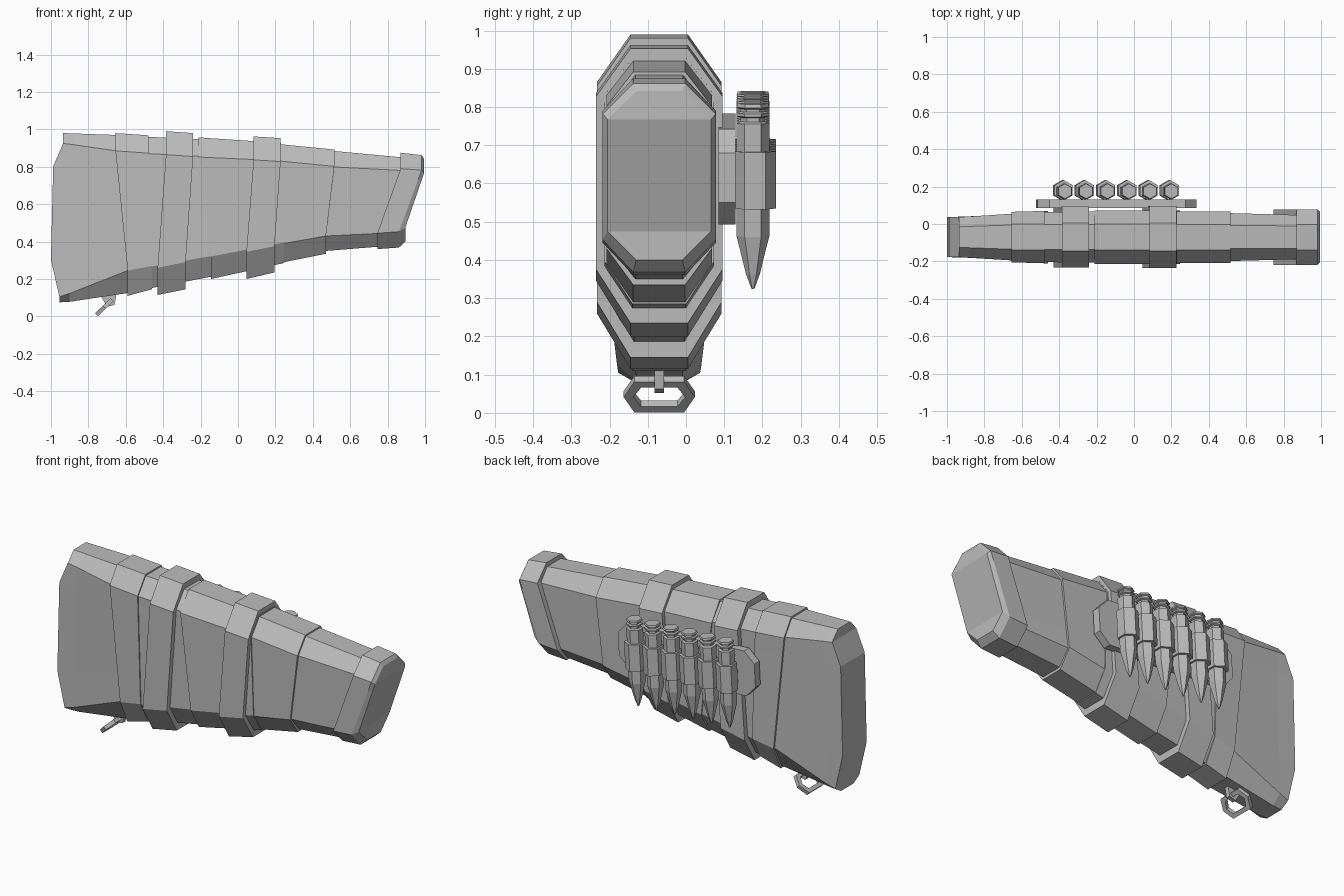
import bpy, bmesh, math
from mathutils import Matrix, Vector

old = bpy.data.objects.get("Cube")
if old:
    bpy.data.objects.remove(old)

grey = bpy.data.materials.new("plain_grey")
grey.use_nodes = True
COLOUR = (0.5, 0.5, 0.5, 1)
grey.diffuse_color = COLOUR
grey.node_tree.nodes["Principled BSDF"].inputs["Base Color"].default_value = COLOUR

MID_Y = -0.07      # centre plane of the stock
TILT = Matrix.Translation((-0.095, 0, 0.638)) @ Matrix.Rotation(0.055, 4, "Y")


def finish(name, bm, matrix=None):
    """Turn a bmesh into a flat-shaded grey object."""
    if matrix:
        bm.transform(matrix)
    bmesh.ops.recalc_face_normals(bm, faces=bm.faces)
    mesh = bpy.data.meshes.new(name)
    bm.to_mesh(mesh)
    bm.free()
    mesh.materials.append(grey)
    obj = bpy.data.objects.new(name, mesh)
    bpy.context.collection.objects.link(obj)
    return obj


def station(bm, bottom, top, half, flat, low, high, bulge=0):
    """Chamfered cross-section: left/right pairs of points from bottom to top."""
    (xb, zb), (xt, zt) = bottom, top
    z_low, z_high = zb + low, zt - high
    rows = [(xb, zb, flat), (xb, z_low, half)]
    for t in (0.24, 0.85):
        rows.append((xb + (xt - xb) * t + bulge, z_low + (z_high - z_low) * t, half))
    rows += [(xt, z_high, half), (xt, zt, flat)]
    return [[bm.verts.new((x, MID_Y + s * w, z)) for s in (-1, 1)] for x, z, w in rows]


def loft(name, *stations):
    """Skin a row of cross-sections and cap both ends."""
    bm = bmesh.new()
    rings = [station(bm, *s) for s in stations]
    for a, b in zip(rings, rings[1:]):
        loop_a, loop_b = ([p[0] for p in r] + [p[1] for p in reversed(r)] for r in (a, b))
        n = len(loop_a)
        for i in range(n):
            j = (i + 1) % n
            bm.faces.new((loop_a[i], loop_a[j], loop_b[j], loop_b[i]))
    for ring in (rings[0], rings[-1]):
        for p, q in zip(ring, ring[1:]):
            bm.faces.new((p[0], p[1], q[1], q[0]))
    return finish(name, bm)


def plate(name, outline, y0, y1, matrix=None):
    """Extrude an x-z outline along y."""
    bm = bmesh.new()
    face = bm.faces.new([bm.verts.new((x, y0, z)) for x, z in outline])
    moved = bmesh.ops.extrude_face_region(bm, geom=[face])["geom"]
    verts = [v for v in moved if isinstance(v, bmesh.types.BMVert)]
    bmesh.ops.translate(bm, verts=verts, vec=(0, y1 - y0, 0))
    # the extrusion keeps its starting face, so both ends are closed
    return finish(name, bm, matrix)


def turned(name, profile, x, y, matrix):
    """Six-sided turned shape from (radius, z) pairs."""
    bm = bmesh.new()
    rings = [[bm.verts.new((x + r * math.sin(k * math.pi / 3),
                            y + r * math.cos(k * math.pi / 3), z)) for k in range(6)]
             for r, z in profile]
    for a, b in zip(rings, rings[1:]):
        for k in range(6):
            j = (k + 1) % 6
            bm.faces.new((a[k], a[j], b[j], b[k]))
    bm.faces.new(rings[0])
    bm.faces.new(rings[-1])
    return finish(name, bm, matrix)


# Stock, from the wide butt to the narrow end
loft("butt",
     ((-0.955, 0.075), (-0.935, 0.98), 0.107, 0.055, 0.03, 0.055, -0.05),
     ((-0.9, 0.078), (-0.88, 0.978), 0.11, 0.057, 0.045, 0.06),
     ((-0.59, 0.125), (-0.65, 0.97), 0.125, 0.065, 0.12, 0.085))
loft("rear_sleeve",
     ((-0.59, 0.11), (-0.655, 0.98), 0.135, 0.07, 0.135, 0.095),
     ((-0.46, 0.145), (-0.478, 0.968), 0.14, 0.07, 0.125, 0.095))
loft("rear_body",
     ((-0.46, 0.152), (-0.478, 0.96), 0.134, 0.066, 0.115, 0.09),
     ((-0.145, 0.212), (-0.21, 0.947), 0.136, 0.066, 0.11, 0.09))
loft("middle_body",
     ((-0.145, 0.2), (-0.21, 0.957), 0.143, 0.07, 0.12, 0.105),
     ((0.245, 0.285), (0.23, 0.927), 0.143, 0.07, 0.11, 0.095))
loft("front_sleeve",
     ((0.245, 0.29), (0.23, 0.92), 0.138, 0.068, 0.1, 0.09),
     ((0.47, 0.335), (0.515, 0.892), 0.138, 0.068, 0.095, 0.09))
loft("fore_end",
     ((0.47, 0.35), (0.515, 0.884), 0.128, 0.062, 0.08, 0.085),
     ((0.78, 0.375), (0.88, 0.85), 0.118, 0.06, 0.07, 0.07))
loft("end_cap",
     ((0.745, 0.36), (0.87, 0.875), 0.148, 0.068, 0.085, 0.085),
     ((0.86, 0.368), (0.982, 0.862), 0.148, 0.068, 0.085, 0.08),
     ((0.895, 0.4), (0.995, 0.842), 0.135, 0.06, 0.075, 0.075))

# Straps wrapped around the stock
loft("rear_strap",
     ((-0.43, 0.115), (-0.385, 0.99), 0.163, 0.075, 0.145, 0.125),
     ((-0.28, 0.145), (-0.24, 0.98), 0.163, 0.075, 0.145, 0.125))
loft("front_strap",
     ((0.045, 0.2), (0.083, 0.962), 0.165, 0.075, 0.145, 0.125),
     ((0.195, 0.235), (0.228, 0.953), 0.165, 0.075, 0.14, 0.125))

# Cartridge holder on the back side
L, H, C = 0.425, 0.125, 0.06
plate("holder_plate",
      [(-L, C - H), (C - L, -H), (L - C, -H), (L, C - H),
       (L, H - C), (L - C, H), (C - L, H), (-L, H - C)], 0.085, 0.13, TILT)
cartridge = [(0.004, -0.298), (0.018, -0.26), (0.034, -0.195), (0.043, -0.16),
             (0.043, 0.135), (0.032, 0.14), (0.032, 0.15), (0.043, 0.154),
             (0.043, 0.162), (0.034, 0.166), (0.034, 0.173), (0.043, 0.177), (0.04, 0.187)]
for i in range(6):
    x = -0.285 + i * 0.114
    turned(f"cartridge_{i + 1}", cartridge, x, 0.175, TILT)
    turned(f"cartridge_loop_{i + 1}", [(0.055, -0.088), (0.055, 0.062)], x, 0.18, TILT)

# Sling lug and six-sided ring under the butt
plate("sling_lug", [(-0.74, 0.12), (-0.65, 0.12), (-0.66, 0.062), (-0.7, 0.052)],
      MID_Y - 0.012, MID_Y + 0.012)
bm = bmesh.new()
hexagon = [(-1, 0), (-0.7, -1), (0.7, -1), (1, 0), (0.7, 1), (-0.7, 1)]
along = Vector((0.72, 0, 0.69))
across = Vector((-0.69, 0, 0.72))
loops = []
for w, h, d in ((0.093, 0.058, -1), (0.093, 0.058, 1), (0.068, 0.036, 1), (0.068, 0.036, -1)):
    loops.append([bm.verts.new(Vector((-0.715, MID_Y + a * w, 0.049)) + along * (b * h)
                               + across * (d * 0.011)) for a, b in hexagon])
for n in range(4):
    a, b = loops[n], loops[(n + 1) % 4]
    for k in range(6):
        j = (k + 1) % 6
        bm.faces.new((a[k], a[j], b[j], b[k]))
finish("sling_ring", bm)
